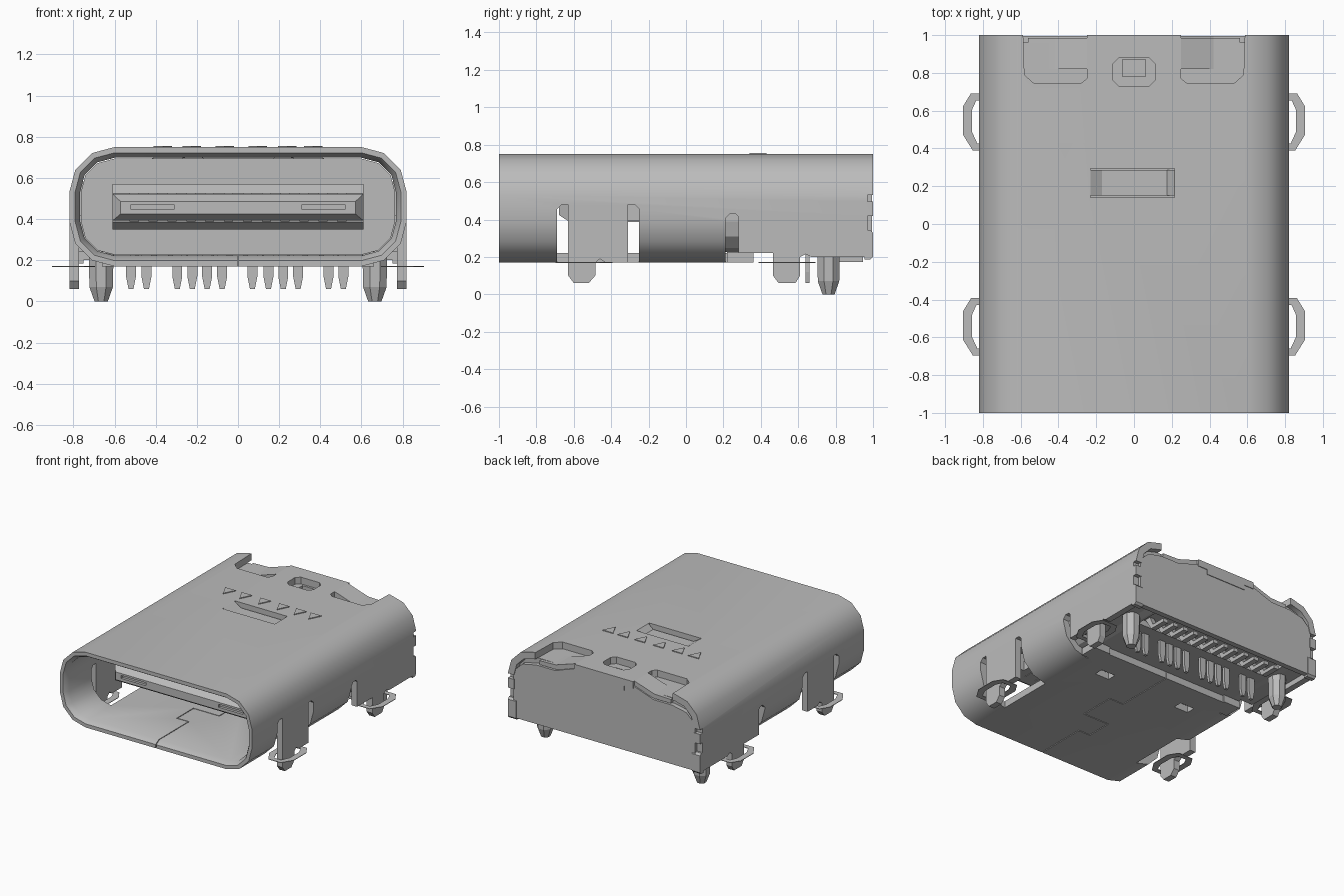
import bpy, bmesh, math

cube = bpy.data.objects.get("Cube")
if cube:
    bpy.data.objects.remove(cube, do_unlink=True)

metal = bpy.data.materials.new("light grey metal")
metal.use_nodes = True
GREY = (0.5, 0.5, 0.5, 1)
metal.diffuse_color = GREY
metal.node_tree.nodes["Principled BSDF"].inputs["Base Color"].default_value = GREY


def make(name, verts, faces):
    me = bpy.data.meshes.new(name)
    me.from_pydata(verts, [], faces)
    bm = bmesh.new()
    bm.from_mesh(me)
    bmesh.ops.recalc_face_normals(bm, faces=bm.faces)
    bm.to_mesh(me)
    bm.free()
    me.materials.append(metal)
    ob = bpy.data.objects.new(name, me)
    bpy.context.collection.objects.link(ob)
    return ob


def loft(name, loops, wrap=False):
    """Skin equal loops; wrap joins last to first, otherwise cap the ends."""
    n, m = len(loops[0]), len(loops)
    faces = []
    for i in range(m if wrap else m - 1):
        a, b = i * n, (i + 1) % m * n
        faces += [(a + j, a + (j + 1) % n, b + (j + 1) % n, b + j) for j in range(n)]
    if not wrap:
        faces += [tuple(range(n)), tuple(range((m - 1) * n, m * n))]
    return make(name, [v for lp in loops for v in lp], faces)


def prism(name, pts, axis, a, b):
    """Extrude a 2D outline along an axis from a to b."""
    put = {"x": lambda p, t: (t, p[0], p[1]), "y": lambda p, t: (p[0], t, p[1]),
           "z": lambda p, t: (p[0], p[1], t)}[axis]
    return loft(name, [[put(p, t) for p in pts] for t in (a, b)])


def box(name, x0, x1, y0, y1, z0, z1):
    return prism(name, [(x0, y0), (x1, y0), (x1, y1), (x0, y1)], "z", z0, z1)


def chamfered(x0, x1, y0, y1, c):
    return [(x0 + c, y0), (x1 - c, y0), (x1, y0 + c), (x1, y1 - c),
            (x1 - c, y1), (x0 + c, y1), (x0, y1 - c), (x0, y0 + c)]


def cut(ob, *cutters):
    bpy.context.view_layer.objects.active = ob
    for c in cutters:
        mod = ob.modifiers.new("cut", "BOOLEAN")
        mod.operation, mod.solver, mod.object = "DIFFERENCE", "EXACT", c
        bpy.ops.object.modifier_apply(modifier=mod.name)
        bpy.data.objects.remove(c, do_unlink=True)


def smooth(ob):
    bpy.ops.object.select_all(action="DESELECT")
    ob.select_set(True)
    bpy.context.view_layer.objects.active = ob
    bpy.ops.object.shade_smooth_by_angle(angle=math.radians(35))


def outline(y, inset):
    """Rounded shell cross-section at depth y, three segments per corner."""
    r, pts = 0.22 - inset, []
    for k, (cx, cz) in enumerate([(.6, .53), (-.6, .53), (-.6, .39), (.6, .39)]):
        for i in range(4):
            a = math.radians(90 * k + 30 * i)
            pts.append((cx + r * math.cos(a), y, cz + r * math.sin(a)))
    return pts


# Shell: rounded tube with a chamfered mouth
shell = loft("shell", [outline(1, 0), outline(-1, 0), outline(-1, .028),
                       outline(-.96, .052), outline(1, .052)], wrap=True)
cut(shell, box("rear_floor_cut", -.62, .62, .35, 1.1, .1, .35))
for s in (1, -1):
    def side(y0, y1, top, x0=.6):
        c = min(.025, (y1 - y0) / 3)
        return prism("side_cut", [(y0, .1), (y1, .1), (y1, top - c), (y1 - c, top),
                                  (y0 + c, top), (y0, top - c)], "x", s * x0, s * .9)
    # side windows, rear slot and rear lower corner
    cut(shell, side(-.69, -.25, .48), side(.21, .29, .43), side(.28, 1.1, .42),
        # recesses beside the rear tongue of the roof
        prism("roof_cut", [(s * .25, .77), (s * .28, .745), (s * .53, .745),
                           (s * .58, .79), (s * .59, 1.1), (s * .25, 1.1)], "z", .65, .8),
        box("edge_notch", s * .7, s * .9, .97, 1.1, .495, .53),
        # small floor openings
        box("floor_cut", s * .30, s * .42, .08, .15, .1, .3))

# Roof spring opening and inspection window
cut(shell, box("spring_cut", -.23, .215, .14, .295, .65, .8),
    prism("window_cut", chamfered(-.11, .11, .73, .88, .03), "z", .65, .8))

# Interlocking seam in the floor
path = [(0, -1.05), (0, -.6), (-.1, -.6), (-.1, -.4), (.12, -.4), (.12, -.12),
        (0, -.12), (0, .4)]
left, right = [], []
for i, p in enumerate(path):
    n = [0, 0]
    normals = set()
    for a, b in ((i - 1, i), (i, i + 1)):
        if a >= 0 and b < len(path):
            dx, dy = path[b][0] - path[a][0], path[b][1] - path[a][1]
            d = math.hypot(dx, dy)
            normals.add((round(-dy / d), round(dx / d)))
    n = [sum(v[k] for v in normals) * .003 for k in (0, 1)]
    left.append((p[0] + n[0], p[1] + n[1]))
    right.append((p[0] - n[0], p[1] - n[1]))
cut(shell, prism("seam_cut", left + right[::-1], "z", .1, .3))
smooth(shell)

# Roof spring sunk into its opening
prism("roof_spring", [(-.23, .75), (-.17, .715), (.175, .715), (.215, .75), (.215, .73),
                      (.175, .695), (-.17, .695), (-.23, .73)], "y", .15, .285)

# Small raised marks on the roof
for x in (-.365, -.225, -.065, .095, .24, .365):
    prism("roof_mark", [(x - .045, .43), (x, .34), (x + .045, .43)], "z", .745, .756)

for s, tag in ((1, "left"), (-1, "right")):
    # Side walls and solder legs
    prism(tag + "_front_leg", [(-.63, .49), (-.63, .10), (-.6, .06), (-.52, .06),
                               (-.485, .10), (-.485, .17), (-.46, .19), (-.43, .17),
                               (-.31, .17), (-.31, .49)], "x", s * .772, s * .82)
    prism(tag + "_rear_wall", [(.28, .43), (.28, .22), (.465, .22), (.465, .10), (.495, .06),
                               (.585, .06), (.61, .10), (.61, .2), (.64, .215), (.67, .2),
                               (.97, .2), (.97, .43)], "x", s * .772, s * .82)
    # Back plate hook
    prism(tag + "_back_hook", [(.955, .185), (.985, .185), (1, .2), (1, .33), (.985, .345),
                               (.955, .345)], "x", s * .75, s * .82)
    # Flat solder rings around the legs
    for y, end in ((-.545, "front"), (.54, "rear")):
        def ring(w, h, z):
            return [(s * .8 + p[0], y + p[1], z) for p in
                    [(w, -h * .45), (w, h * .55), (w * .6, h), (-w * .6, h),
                     (-w, h * .55), (-w, -h * .45), (-w * .5, -h), (w * .5, -h)]]
        loft(f"{tag}_{end}_solder_ring", [ring(.105, .152, .172), ring(.105, .152, .168),
                                          ring(.058, .115, .168), ring(.058, .115, .172)], True)
    # Bent-down roof flap at the rear
    prism(tag + "_roof_flap", [(s * .25, .75), (s * .42, .695), (s * .56, .69),
                               (s * .56, .66), (s * .42, .66), (s * .25, .70)], "y", .82, .985)
    # Locating peg
    loft(tag + "_peg", [[(s * .665 + r * math.cos(math.radians(45 * i + 22.5)),
                          .762 + r * math.sin(math.radians(45 * i + 22.5)), z) for i in range(8)]
                        for z, r in ((.3, .066), (.07, .062), (.0, .035))])
    # Floor block at the rear edge of the floor
    box(tag + "_floor_block", s * .52, s * .66, .22, .36, .17, .225)

# Insulating housing behind the socket
hs = [(p[0], p[2]) for p in outline(0, .056)]
housing = prism("housing", hs, "y", .14, .96)
cut(housing, box("rear_recess", -.58, .58, .74, .94, .1, .27),
    box("window_recess", -.06, .06, .78, .87, .62, .8))

# Flat bottom flanks that close the housing toward the side walls
for s in (1, -1):
    box("housing_flank", s * .58, s * .772, .36, .95, .24, .42)

# Tongue: thick root, thin blade and bevelled tip


def rect(y, x, z0, z1):
    return [(-x, y, z0), (x, y, z0), (x, y, z1), (-x, y, z1)]


loft("tongue_root", [rect(.16, .61, .35, .57), rect(-.08, .61, .35, .57),
                     rect(-.13, .61, .385, .525)])
tongue = loft("tongue", [rect(.1, .61, .392, .522), rect(-.63, .61, .392, .522),
                         rect(-.68, .57, .425, .485)])
for s in (1, -1):
    cut(tongue, box("tip_groove", s * .31, s * .52, -.7, -.66, .447, .47),
        box("latch_notch", s * .585, s * .7, -.5, -.36, .3, .6))

# Contact pads on both faces of the tongue
for i in range(12):
    x = (i - 5.5) * .0917
    for z in (.392, .522):
        box("contact_pad", x - .022, x + .022, -.56, -.14, z - .004, z + .004)

# Back plate with a raised centre lip
prism("back_plate", [(-.775, .2), (.775, .2), (.775, .56), (.70, .63), (.58, .655), (.42, .655),
                     (.25, .715), (-.25, .715), (-.42, .655), (-.58, .655), (-.70, .63),
                     (-.775, .56)], "y", .955, .995)
box("back_lip", -.17, .17, .96, 1, .66, .70)

# Through-board pins
for x in (-.52, -.445, -.295, -.222, -.15, -.077, .07, .148, .22, .292, .44, .512):
    prism("through_pin", [(x - .024, .26), (x - .024, .12), (x - .012, .06), (x + .012, .06),
                          (x + .024, .12), (x + .024, .26)], "y", .638, .66)

# Surface pins at the rear
for i in range(12):
    x = (i - 5.5) * .0917
    prism("surface_pin", [(.75, .29), (.79, .29), (.83, .2), (.945, .2), (.945, .172),
                          (.81, .172), (.75, .27)], "x", x - .02, x + .02)
